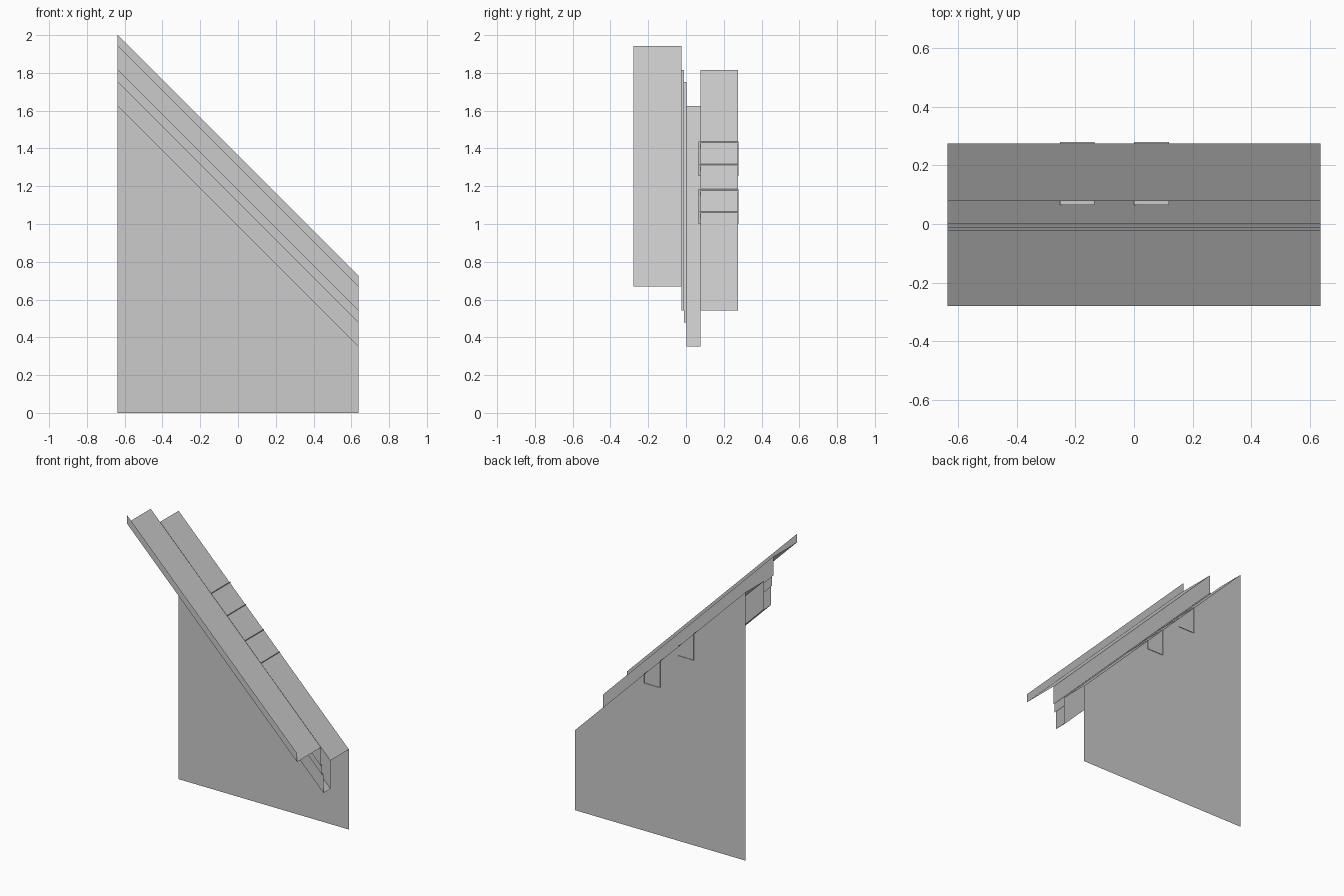
import bpy
import bmesh

cube = bpy.data.objects.get("Cube")
if cube:
    bpy.data.objects.remove(cube, do_unlink=True)

HALF = 0.637   # half the length along x
DROP = 1.273   # fall from the high end to the low end

grey = bpy.data.materials.new("light_grey")
grey.use_nodes = True
grey.diffuse_color = (0.6, 0.6, 0.6, 1)
grey.node_tree.nodes["Principled BSDF"].inputs["Base Color"].default_value = (0.6, 0.6, 0.6, 1)


def sheet(name, path, sweep):
    """Sweep an open path along a vector into a thin folded sheet."""
    mesh = bpy.data.meshes.new(name)
    bm = bmesh.new()
    near = [bm.verts.new(p) for p in path]
    far = [bm.verts.new([a + b for a, b in zip(p, sweep)]) for p in path]
    for i in range(len(path) - 1):
        bm.faces.new((near[i], far[i], far[i + 1], near[i + 1]))
    bm.to_mesh(mesh)
    bm.free()
    mesh.materials.append(grey)
    obj = bpy.data.objects.new(name, mesh)
    bpy.context.collection.objects.link(obj)
    return obj


def shelf_height(x):
    return 1.815 - (x + HALF) * DROP / (2 * HALF)


# Folded sloping flashing: front lip, shelf, stepped web, gutter, rear shelf
profile = [(-0.279, 2.0), (-0.279, 1.942), (-0.023, 1.942), (-0.023, 1.815),
           (-0.01, 1.815), (-0.01, 1.751), (0.003, 1.751), (0.003, 1.624),
           (0.078, 1.624), (0.078, 1.815), (0.275, 1.815)]
sheet("sloping_flashing", [(-HALF, y, z) for y, z in profile], (2 * HALF, 0, -DROP))

# Rear wall with a level foot and a sloping top
wall = sheet("rear_wall", [(-HALF, 0.275, 1.815), (-HALF, 0.275, 0)], (2 * HALF, 0, 0))
for v in wall.data.vertices:
    if v.co.z > 1:
        v.co.z = shelf_height(v.co.x)

# Thin U-shaped brackets passing through the rear shelf and wall
for name, x0, base in (("upper_bracket", -0.253, 1.253), ("lower_bracket", 0.0, 1.0)):
    x1 = x0 + 0.119
    path = [(x0, 0.279, shelf_height(x0) + 0.006), (x0, 0.279, base),
            (x1, 0.279, base), (x1, 0.279, shelf_height(x1) + 0.006)]
    sheet(name, path[::-1], (0, -0.214, 0))
